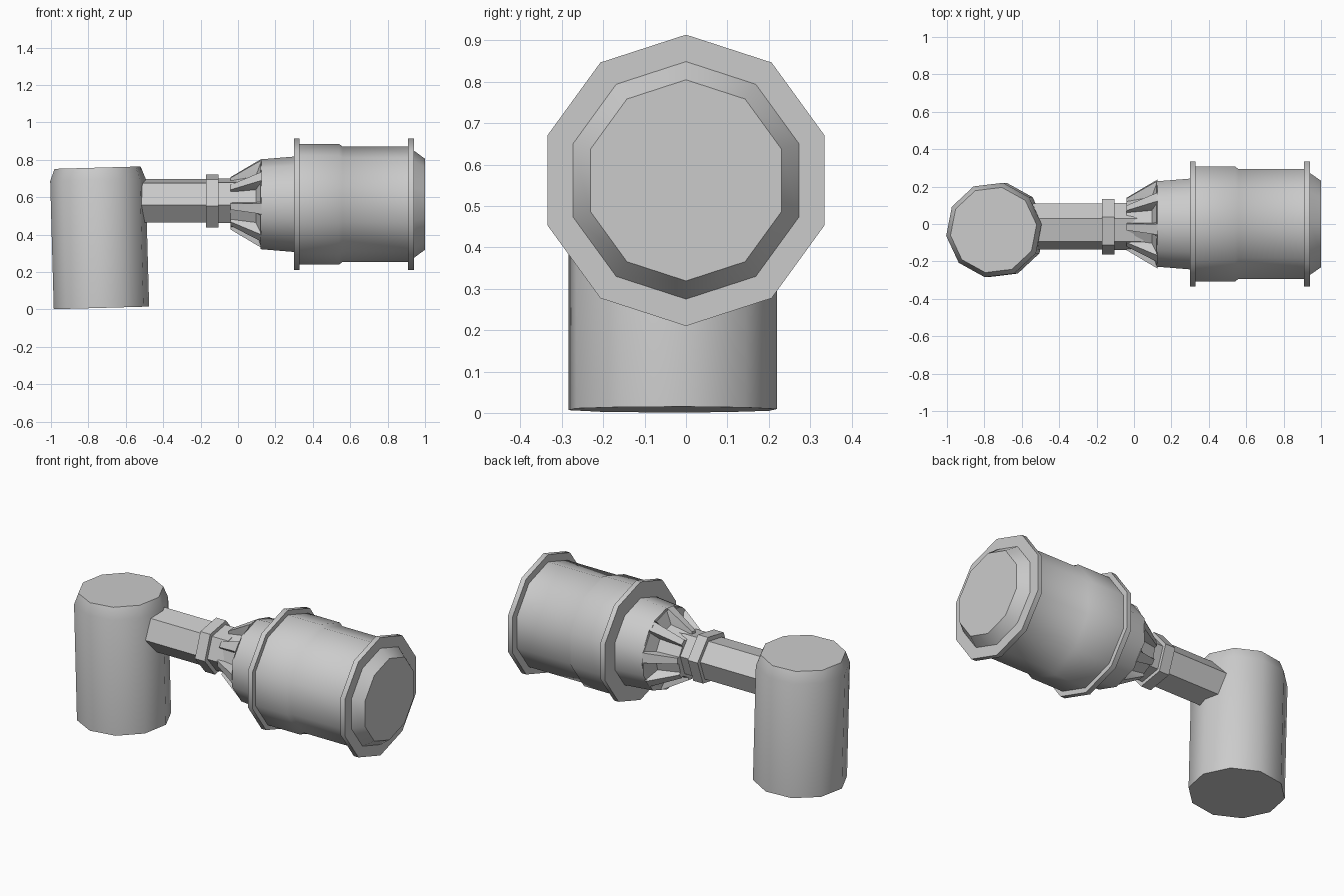
import bpy, bmesh, math
from mathutils import Matrix

cube = bpy.data.objects.get("Cube")
if cube:
    bpy.data.objects.remove(cube, do_unlink=True)

grey = bpy.data.materials.new("plain grey")
grey.use_nodes = True
colour = (0.6, 0.6, 0.6, 1)
grey.diffuse_color = colour
grey.node_tree.nodes["Principled BSDF"].inputs["Base Color"].default_value = colour


def skin(name, rings, matrix=Matrix(), smooth=40):
    """Join rings of points into a closed solid."""
    bm = bmesh.new()
    loops = [[bm.verts.new(p) for p in ring] for ring in rings]
    for a, b in zip(loops, loops[1:]):
        for i in range(len(a)):
            j = (i + 1) % len(a)
            bm.faces.new((a[i], a[j], b[j], b[i]))
    bm.faces.new(loops[0])
    bm.faces.new(loops[-1])
    bmesh.ops.recalc_face_normals(bm, faces=bm.faces)
    mesh = bpy.data.meshes.new(name)
    bm.to_mesh(mesh)
    bm.free()
    mesh.materials.append(grey)
    obj = bpy.data.objects.new(name, mesh)
    obj.matrix_world = matrix
    bpy.context.collection.objects.link(obj)
    bpy.ops.object.select_all(action='DESELECT')
    obj.select_set(True)
    bpy.context.view_layer.objects.active = obj
    bpy.ops.object.shade_smooth_by_angle(angle=math.radians(smooth))
    return obj


def polar(h, r, degrees):
    a = math.radians(degrees)
    return (h, r * math.cos(a), r * math.sin(a))


def turned(name, profile, sides, y, z, start, smooth=40):
    """Solid of (x, radius) steps around an axis along x."""
    rings = [[polar(x, r, start + i * 360 / sides) for i in range(sides)]
             for x, r in profile]
    return skin(name, rings, Matrix.Translation((0, y, z)), smooth)


# Main drum with its two flanges and bevelled end
turned("drum", [(0.12, 0.24), (0.30, 0.255), (0.30, 0.352), (0.33, 0.352),
                (0.33, 0.323), (0.54, 0.323), (0.56, 0.308), (0.91, 0.308),
                (0.91, 0.352), (0.94, 0.352), (0.94, 0.287), (1.0, 0.243)],
       10, 0, 0.562, 90)

# Hexagonal shaft and collar
turned("shaft", [(-0.62, 0.124), (0.05, 0.124)], 6, -0.013, 0.58, 10)
turned("shaft_collar", [(-0.17, 0.151), (-0.105, 0.151)], 6, -0.015, 0.58, 10)
turned("shaft_neck", [(-0.11, 0.127), (0.0, 0.127)], 6, -0.013, 0.58, 10)

# Ribbed cone: eight ribs with recessed pockets between them
rings = []
for x, rib, pocket in ((-0.04, 0.14, 0.125), (0.095, 0.22, 0.15), (0.125, 0.237, 0.237)):
    ring = []
    for k in range(8):
        a = 45 * k
        ring += [polar(x, rib, a), polar(x, rib, a + 14),
                 polar(x, pocket, a + 16), polar(x, pocket, a + 43)]
    rings.append(ring)
skin("ribbed_cone", rings, Matrix.Translation((0, 0, 0.567)), 25)

# Upright post, leaning slightly, with a bevelled top
post = []
for z, r in ((0, 0.257), (0.685, 0.257), (0.75, 0.232)):
    post.append([(p[1], p[2], p[0]) for p in
                 (polar(z, r, 7 + 36 * i) for i in range(10))])
skin("post", post, Matrix.Translation((-0.73, -0.032, 0.008))
     @ Matrix.Rotation(math.radians(-1.6), 4, 'Y'))
